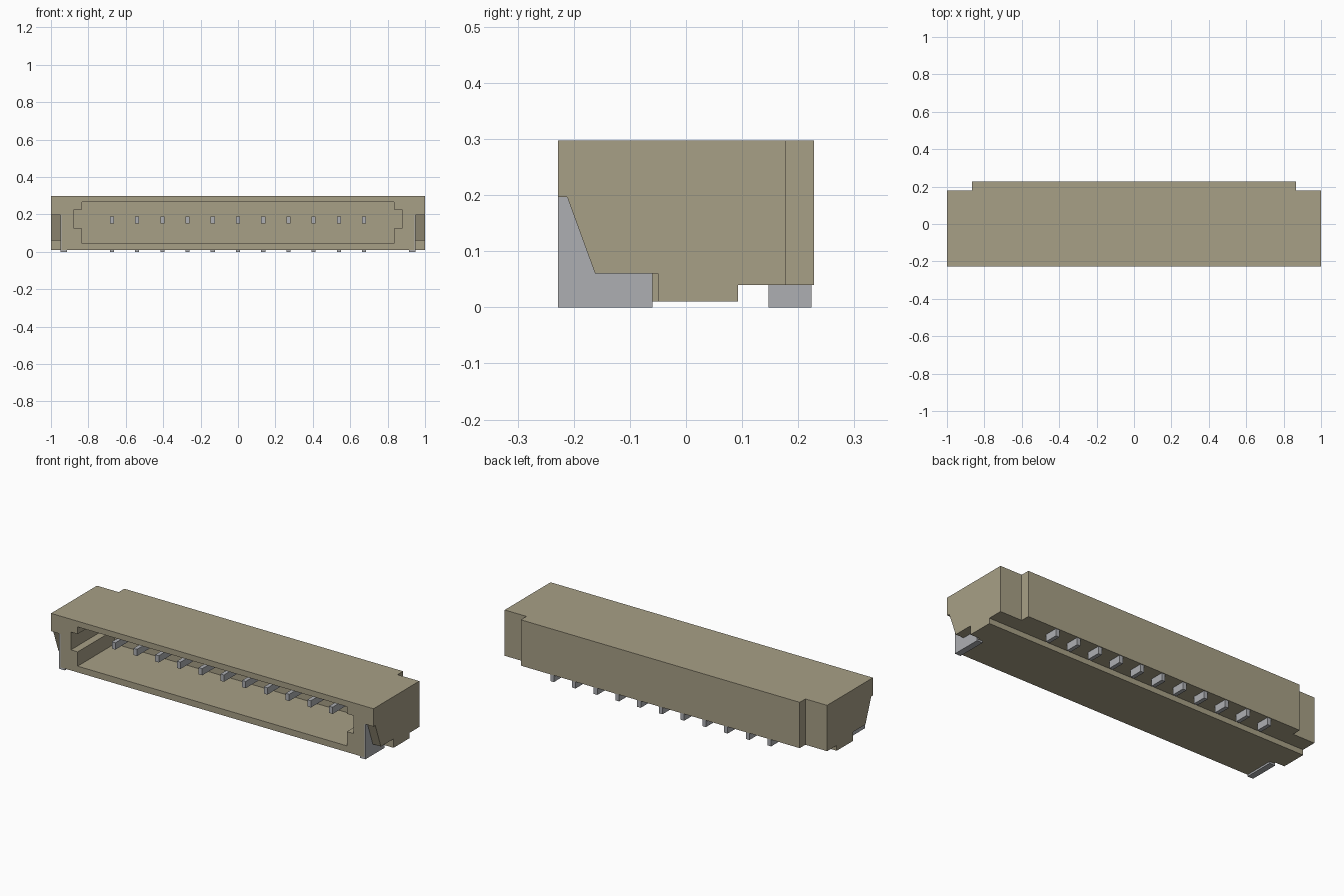
import bpy, bmesh

if "Cube" in bpy.data.objects:
    bpy.data.objects.remove(bpy.data.objects["Cube"])


def material(name, rgb):
    m = bpy.data.materials.new(name)
    m.use_nodes = True
    colour = (*rgb, 1)
    m.diffuse_color = colour
    m.node_tree.nodes["Principled BSDF"].inputs["Base Color"].default_value = colour
    return m


PLASTIC = material("beige plastic", (0.39, 0.35, 0.24))
METAL = material("grey metal", (0.42, 0.43, 0.45))


def prism(name, points, lo, hi, mat, axis="x"):
    """Extrude a (y, z) outline along x, or an (x, z) outline along y."""
    def place(p, t):
        return (t, p[0], p[1]) if axis == "x" else (p[0], t, p[1])
    bm = bmesh.new()
    face = bm.faces.new([bm.verts.new(place(p, lo)) for p in points])
    ext = bmesh.ops.extrude_face_region(bm, geom=[face])
    for v in ext["geom"]:
        if isinstance(v, bmesh.types.BMVert):
            v.co = place((v.co.y if axis == "x" else v.co.x, v.co.z), hi)
    bmesh.ops.recalc_face_normals(bm, faces=bm.faces)
    mesh = bpy.data.meshes.new(name)
    bm.to_mesh(mesh)
    bm.free()
    mesh.materials.append(mat)
    ob = bpy.data.objects.new(name, mesh)
    bpy.context.collection.objects.link(ob)
    return ob


def rect(a0, b0, a1, b1):
    return [(a0, b0), (a1, b0), (a1, b1), (a0, b1)]


def cut(target, cutter):
    mod = target.modifiers.new("cut", "BOOLEAN")
    mod.operation = "DIFFERENCE"
    mod.solver = "EXACT"
    mod.object = cutter
    cutter.hide_render = True
    bpy.context.view_layer.objects.active = target
    bpy.ops.object.modifier_apply(modifier=mod.name)
    bpy.data.objects.remove(cutter)


FRONT, BACK, TOP = -0.228, 0.228, 0.297

# Housing with a stepped underside
housing = prism("housing", [(FRONT, 0.01), (0.093, 0.01), (0.093, 0.04),
                            (BACK, 0.04), (BACK, TOP), (FRONT, TOP)], -1, 1, PLASTIC)

# Front socket with a keying slot at each end
half = [(0.835, 0.045), (0.835, 0.125), (0.877, 0.125),
        (0.877, 0.225), (0.835, 0.225), (0.835, 0.265)]
socket = half + [(-x, z) for x, z in reversed(half)]
cut(housing, prism("socket_cutter", socket, -0.3, 0.1, PLASTIC, "y"))

for side, s in (("left", 1), ("right", -1)):
    # Rear corner step and front tab recess
    cut(housing, prism("corner_cutter", rect(0.178, -0.1, 0.3, 0.4),
                       s * 0.865, s * 1.1, PLASTIC))
    recess = [(-0.3, -0.1), (-0.05, -0.1), (-0.05, 0.06),
              (-0.162, 0.06), (-0.212, 0.197), (-0.3, 0.197)]
    cut(housing, prism("recess_cutter", recess, s * 0.943, s * 1.1, PLASTIC))

    # Solder tab: side plate and folded foot
    plate = [(FRONT, 0), (-0.06, 0), (-0.06, 0.06),
             (-0.162, 0.06), (-0.212, 0.197), (FRONT, 0.197)]
    prism(side + "_tab_plate", plate, s * 0.943, s * 0.95, METAL)
    prism(side + "_tab_foot", rect(FRONT, 0, -0.06, 0.0099),
          s * 0.915, s * 0.943, METAL)

# Contact pins with solder tails
for i in range(11):
    x = (i - 5) * 0.1498 * 0.9
    prism(f"contact_pin_{i + 1}", rect(-0.14, 0.15, 0.11, 0.188),
          x - 0.011, x + 0.011, METAL)
    prism(f"solder_tail_{i + 1}", rect(0.147, 0, 0.224, 0.041),
          x - 0.011, x + 0.011, METAL)
